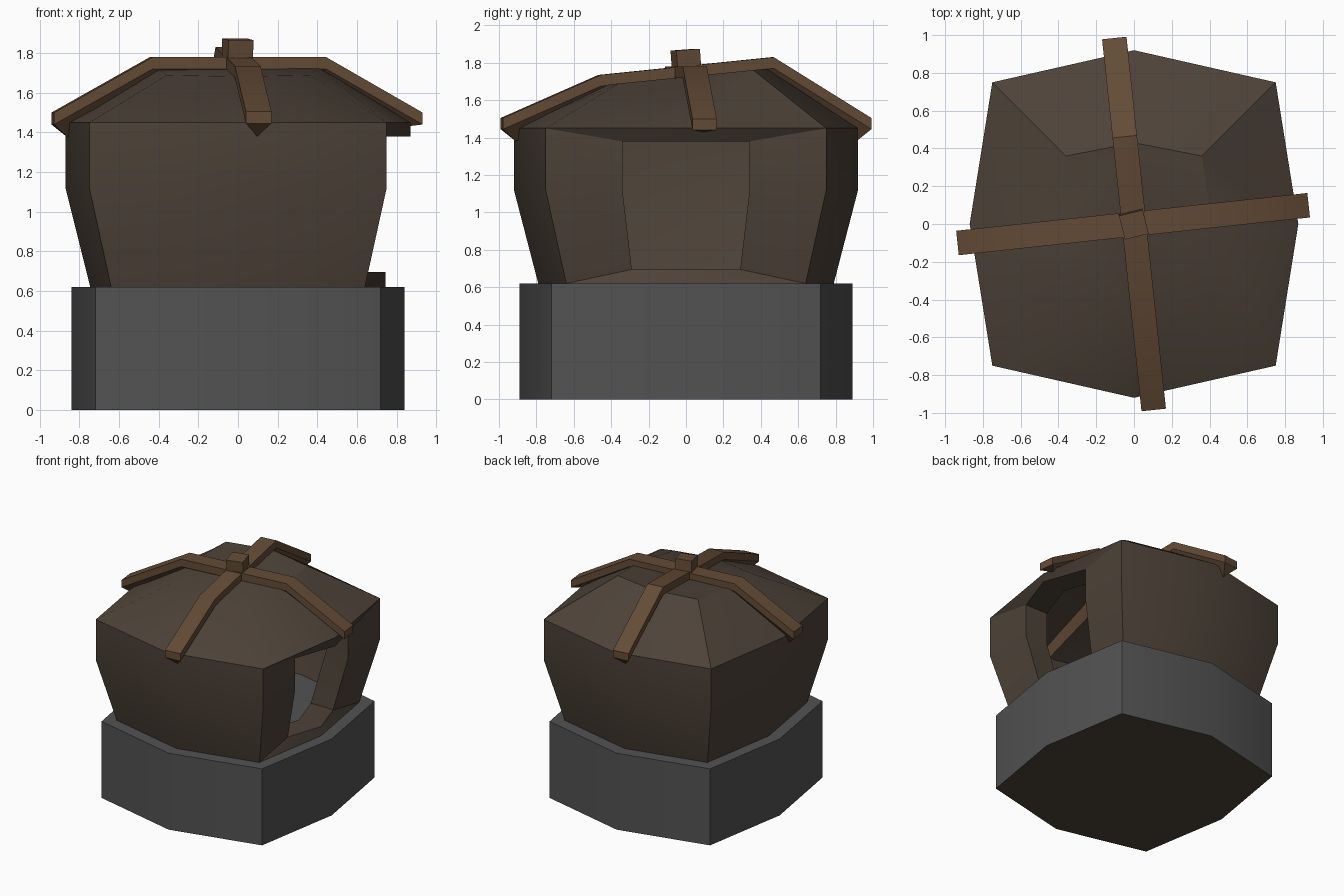
import bpy, bmesh
from math import radians, atan2
from mathutils import Matrix, Vector

if "Cube" in bpy.data.objects:
    bpy.data.objects.remove(bpy.data.objects["Cube"])


def material(name, rgb):
    m = bpy.data.materials.new(name)
    m.diffuse_color = (*rgb, 1)
    m.use_nodes = True
    m.node_tree.nodes["Principled BSDF"].inputs["Base Color"].default_value = m.diffuse_color
    return m


WALL = material("dark_wood", (0.075, 0.055, 0.04))
STONE = material("stone", (0.085, 0.085, 0.085))
BEAM = material("warm_wood", (0.125, 0.07, 0.037))


def finish(name, bm, *mats):
    bmesh.ops.recalc_face_normals(bm, faces=bm.faces[:])
    me = bpy.data.meshes.new(name)
    bm.to_mesh(me)
    bm.free()
    ob = bpy.data.objects.new(name, me)
    bpy.context.collection.objects.link(ob)
    for m in mats:
        me.materials.append(m)
    bpy.ops.object.select_all(action='DESELECT')
    ob.select_set(True)
    bpy.context.view_layer.objects.active = ob
    bpy.ops.object.shade_smooth_by_angle(angle=radians(30))
    return ob


def ring(bm, c, mx, my, z, tilt=0.0):
    """Eight-sided ring: corners at (c, c), side middles at mx and my."""
    pts = [(c, -c), (mx, 0), (c, c), (0, my), (-c, c), (-mx, 0), (-c, -c), (0, -my)]
    return [bm.verts.new((x, y, z + tilt * y)) for x, y in pts]


def bridge(bm, a, b, skip=()):
    n = len(a)
    for i in range(n):
        if i not in skip:
            j = (i + 1) % n
            bm.faces.new((a[i], a[j], b[j], b[i]))


# stone base with a dark underside
bm = bmesh.new()
low, high = ring(bm, 0.72, 0.84, 0.89, 0), ring(bm, 0.72, 0.84, 0.89, 0.62)
bridge(bm, low, high)
bm.faces.new(high)
bm.faces.new(low[::-1]).material_index = 1
finish("stone_base", bm, STONE, WALL)

# flared hut body with tilted roof, right side left open
bm = bmesh.new()
r0 = ring(bm, 0.64, 0.745, 0.79, 0.62)
r1 = ring(bm, 0.75, 0.87, 0.92, 1.12)
r2 = ring(bm, 0.75, 0.87, 0.92, 1.45)
r3 = ring(bm, 0.36, 0.41, 0.43, 1.725, 0.1)
bridge(bm, r0, r1, skip=(0, 1))
bridge(bm, r1, r2, skip=(0, 1))
bridge(bm, r2, r3)
bm.faces.new(r3)

# doorway frame and its jamb running inward
outer = [r0[0], r0[1], r0[2], r1[2], r2[2], r2[1], r2[0], r1[0]]
door = [(0.65, -0.29, 0.695), (0.745, 0, 0.695), (0.65, 0.29, 0.695), (0.75, 0.34, 1.12),
        (0.75, 0.34, 1.38), (0.87, 0, 1.38), (0.75, -0.34, 1.38), (0.75, -0.34, 1.12)]
frame = [bm.verts.new(p) for p in door]
jamb = [bm.verts.new((x - 0.2, y, z)) for x, y, z in door]
bridge(bm, outer, frame)
bridge(bm, frame, jamb)
finish("hut_body", bm, WALL)


# bent roof beams: pentagonal section with a keeled underside
def beam(name, path, heading, tips):
    """path: (distance, top z) points; tips: (inset, drop) of the keel at each end."""
    bm = bmesh.new()
    rot = Matrix.Rotation(heading, 4, 'Z')
    w = 0.065
    loops = []
    for k, (u, z) in enumerate(path):
        inset, drop = tips[0] if k == 0 else tips[1] if k == len(path) - 1 else (0.05, 0.12)
        s = 1 if u > 0 else -1
        sec = [(u, w, z), (u, -w, z), (u, -w, z - 0.06), (u - s * inset, 0, z - drop),
               (u, w, z - 0.06)]
        loops.append([bm.verts.new(rot @ Vector(p)) for p in sec])
    for a, b in zip(loops, loops[1:]):
        bridge(bm, a, b)
    # each cap is a quad plus a keel triangle
    for e in (loops[0], loops[-1]):
        bm.faces.new((e[0], e[1], e[2], e[4]))
        bm.faces.new((e[2], e[3], e[4]))
    finish(name, bm, BEAM)


keel = (0.075, 0.125)
beam("side_to_side_beam", [(-0.94, 1.5), (-0.44, 1.78), (0.44, 1.78), (0.93, 1.5)],
     atan2(0.1, 0.93), (keel, (0.075, 0.07)))
beam("front_to_back_beam", [(-0.99, 1.505), (-0.465, 1.735), (0.465, 1.83), (0.99, 1.505)],
     atan2(0.99, -0.105), (keel, keel))

# small block where the beams cross
bm = bmesh.new()
bmesh.ops.create_cube(bm, size=1, matrix=Matrix.Translation((-0.002, 0, 1.81))
                      @ Matrix.Rotation(radians(14), 4, 'Z')
                      @ Matrix.Rotation(radians(4), 4, 'X')
                      @ Matrix.Diagonal((0.13, 0.13, 0.12, 1)))
finish("crossing_block", bm, BEAM)
